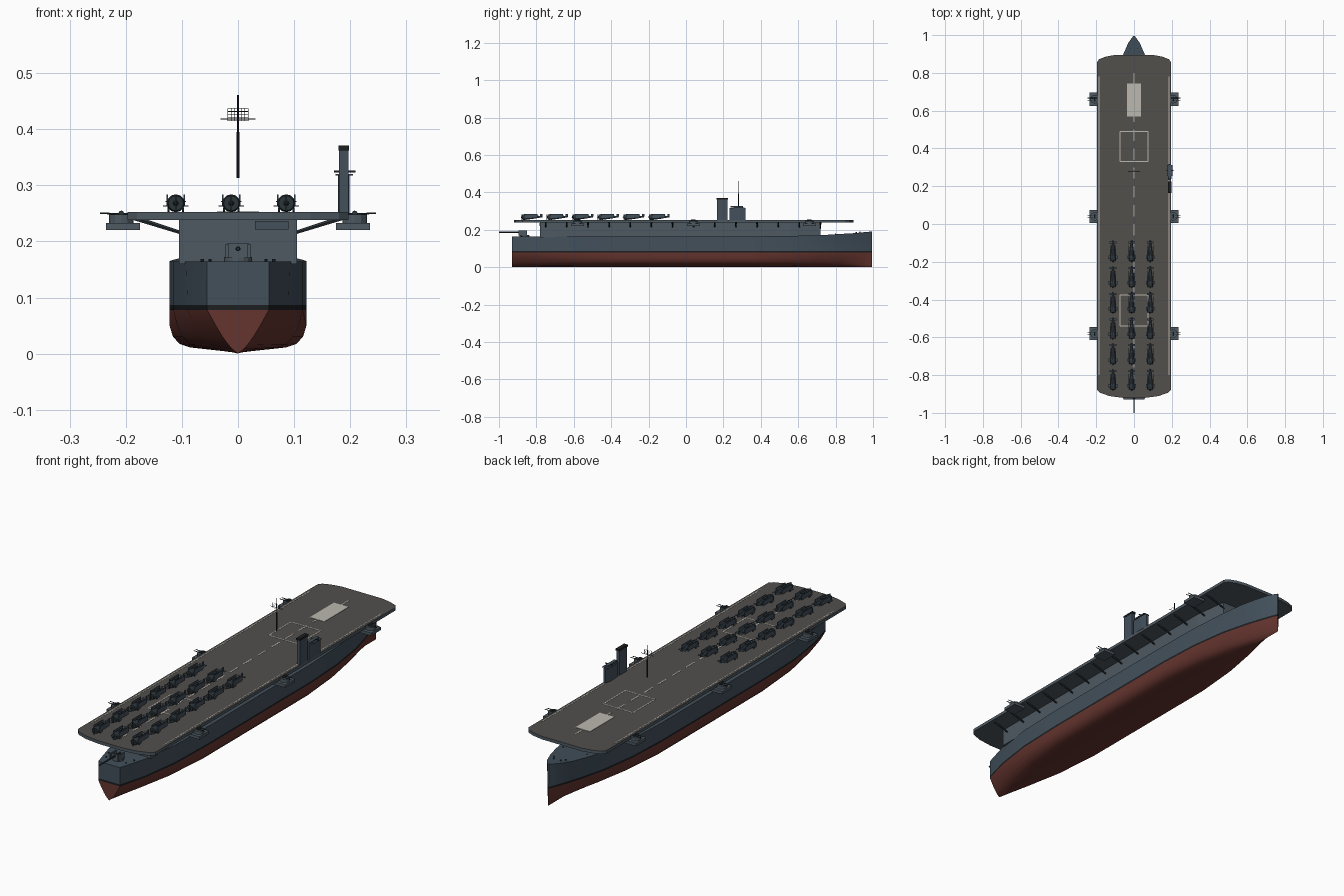
import bpy, bmesh, math
from mathutils import Vector

if "Cube" in bpy.data.objects:
    bpy.data.objects.remove(bpy.data.objects["Cube"])


def mat(name, r, g, b):
    m = bpy.data.materials.new(name)
    m.diffuse_color = (r, g, b, 1)
    m.use_nodes = True
    m.node_tree.nodes["Principled BSDF"].inputs["Base Color"].default_value = m.diffuse_color
    return m


GREY = mat("blue_grey", 0.055, 0.08, 0.105)
LIGHT = mat("superstructure_grey", 0.075, 0.1, 0.12)
DARK = mat("dark_metal", 0.025, 0.035, 0.042)
RED = mat("hull_red", 0.13, 0.035, 0.028)
BLACK = mat("black", 0.012, 0.013, 0.015)
DECK = mat("deck_brown", 0.085, 0.08, 0.073)
WHITE = mat("marking", 0.5, 0.48, 0.43)


def finish(name, bm, mats, smooth=False):
    bmesh.ops.recalc_face_normals(bm, faces=bm.faces)
    me = bpy.data.meshes.new(name)
    bm.to_mesh(me)
    bm.free()
    for m in mats:
        me.materials.append(m)
    for p in me.polygons:
        p.use_smooth = False
    ob = bpy.data.objects.new(name, me)
    bpy.context.collection.objects.link(ob)
    if smooth:
        bpy.ops.object.select_all(action='DESELECT')
        ob.select_set(True)
        bpy.context.view_layer.objects.active = ob
        bpy.ops.object.shade_smooth_by_angle(angle=math.radians(35))
    return ob


def add_prism(bm, pts, z0, z1, mi=0):
    lo = [bm.verts.new((x, y, z0)) for x, y in pts]
    hi = [bm.verts.new((x, y, z1)) for x, y in pts]
    n = len(pts)
    fs = [bm.faces.new(lo), bm.faces.new(hi)]
    fs += [bm.faces.new((lo[i], lo[(i + 1) % n], hi[(i + 1) % n], hi[i])) for i in range(n)]
    for f in fs:
        f.material_index = mi


def add_box(bm, x0, x1, y0, y1, z0, z1, mi=0):
    add_prism(bm, [(x0, y0), (x1, y0), (x1, y1), (x0, y1)], z0, z1, mi)


def add_rod(bm, a, b, r0, r1=None, n=8, mi=0):
    a, b = Vector(a), Vector(b)
    q = (b - a).to_track_quat('Z', 'Y')
    rings = []
    for p, r in ((a, r0), (b, r0 if r1 is None else r1)):
        rings.append([bm.verts.new(p + q @ Vector((r * math.cos(t), r * math.sin(t), 0)))
                      for t in (2 * math.pi * i / n for i in range(n))])
    lo, hi = rings
    fs = [bm.faces.new(lo), bm.faces.new(hi)]
    fs += [bm.faces.new((lo[i], lo[(i + 1) % n], hi[(i + 1) % n], hi[i])) for i in range(n)]
    for f in fs:
        f.material_index = mi


# Hull: stations of (y, deck half-beam, waterline half-beam, fullness, deck height)
stations = [(-0.93, .055, .055, 0, .164), (-0.8, .092, .09, .45, .164), (-0.62, .115, .115, .8, .164),
            (-0.4, .122, .122, 1, .164), (0.35, .122, .122, 1, .165), (0.55, .116, .112, .85, .167),
            (0.72, .1, .088, .6, .171), (0.83, .077, .06, .35, .178), (0.9, .056, .038, .15, .182),
            (0.96, .03, .017, .05, .188), (0.995, .004, .003, 0, .191)]
full = [(1, .078), (1, .05), (.95, .03), (.85, .017), (.7, .011), (0, .002)]
vee = [(1, .078), (.72, .05), (.5, .03), (.3, .015), (.18, .008), (0, 0)]
bm = bmesh.new()
rings = []
for y, bt, bw, f, zt in stations:
    half = [(bt, zt), (bw, .087)]
    half += [(bw * (f * a[0] + (1 - f) * b[0]), f * a[1] + (1 - f) * b[1]) for a, b in zip(full, vee)]
    ring = half + [(-x, z) for x, z in half[-2::-1]]
    rings.append([bm.verts.new((x, y, z)) for x, z in ring])
n = len(rings[0])
for r, s in zip(rings, rings[1:]):
    for i in range(n):
        j = (i + 1) % n
        fc = bm.faces.new((r[i], r[j], s[j], s[i]))
        k = min(i, n - 2 - i)
        fc.material_index = 0 if i == n - 1 or k == 0 else (1 if k == 1 else 2)
for r in (rings[0], rings[-1]):
    for a, b, mi in ((0, 1, 0), (1, 2, 1)):
        bm.faces.new((r[a], r[b], r[n - 1 - b], r[n - 1 - a])).material_index = mi
    bm.faces.new(r[2:n - 2]).material_index = 2
finish("hull", bm, [GREY, BLACK, RED], True)

# Hangar block under the flight deck
bm = bmesh.new()
add_prism(bm, [(-.105, -.78), (.105, -.78), (.105, .56), (.085, .72), (-.085, .72), (-.105, .56)], .16, .24)
add_box(bm, .03, .09, -.783, -.779, .221, .236, 1)
finish("hangar", bm, [LIGHT, GREY])

# Flight deck with curved ends
bm = bmesh.new()
edge = [(.197, -.875), (.197, .855), (.185, .872), (.15, .886), (.1, .895)]
outline = edge + [(-x, y) for x, y in edge[::-1]]
stern = [(.18, -.893), (.13, -.911), (.06, -.92)]
outline += [(-x, y) for x, y in stern] + stern[::-1]
add_prism(bm, outline, .238, .252)
ob = finish("flight_deck", bm, [LIGHT, DECK])
for p in ob.data.polygons:
    p.material_index = 1 if p.normal.z > .5 else 0

# Deck markings: centreline, edge lines, lift outlines, forward panel
bm = bmesh.new()
Z0, Z1 = .2515, .2528
for i in range(17):
    y = -.86 + i * .1
    add_box(bm, -.003, .003, y, y + .06, Z0, Z1)
for s in (-1, 1):
    add_box(bm, s * .185 - .002, s * .185 + .002, -.8, .78, Z0, Z1)
for y0, y1 in ((.33, .49), (-.54, -.375)):
    for s in (-1, 1):
        add_box(bm, s * .075 - .0025, s * .075 + .0025, y0, y1, Z0, Z1)
    for y in (y0, y1):
        add_box(bm, -.075, .075, y - .0025, y + .0025, Z0, Z1)
add_box(bm, -.037, .037, .57, .745, Z0, .2535)
finish("deck_markings", bm, [WHITE])

# Braces below the deck overhang
bm = bmesh.new()
for s in (-1, 1):
    for i in range(14):
        y = -.75 + i * .113
        add_rod(bm, (s * .078, y, .208), (s * .185, y, .242), .003, .005, 6)
finish("deck_braces", bm, [DARK])

# Gun platforms along both sides
bm = bmesh.new()
for s in (-1, 1):
    for y in (.66, .04, -.58):
        xs = sorted((s * .175, s * .235))
        add_box(bm, xs[0], xs[1], y - .035, y + .035, .22, .233)
        add_rod(bm, (s * .208, y, .233), (s * .208, y, .248), .022, n=12)
        for d in (-.007, .007):
            add_rod(bm, (s * .195, y + d, .249), (s * .246, y + d, .25), .0016, n=6, mi=1)
        add_rod(bm, (s * .208, y - .012, .25), (s * .208, y + .012, .25), .005, n=8, mi=1)
finish("gun_platforms", bm, [LIGHT, DARK])

# Island: funnel and bridge at the starboard edge
bm = bmesh.new()
add_box(bm, .18, .197, .167, .222, .25, .362)
add_box(bm, .179, .198, .164, .225, .362, .371, 1)
add_prism(bm, [(.18, .232), (.197, .232), (.199, .29), (.194, .318), (.184, .318), (.178, .29)], .25, .317)
add_box(bm, .174, .205, .255, .312, .317, .32)
add_box(bm, .181, .196, .238, .305, .32, .327)
add_box(bm, .171, .209, .281, .285, .323, .326, 1)
finish("island", bm, [GREY, BLACK])

# Mast with yard and lattice radar
bm = bmesh.new()
my = .28
add_rod(bm, (0, my, .313), (0, my, .395), .0028)
add_rod(bm, (0, my, .395), (0, my, .461), .0014)
add_rod(bm, (-.031, my, .418), (.031, my, .418), .001, n=6)
for i in range(7):
    x = -.018 + i * .006
    add_rod(bm, (x, my - .004, .415), (x, my - .004, .437), .0005, n=4)
for i in range(5):
    z = .415 + i * .0055
    add_rod(bm, (-.018, my - .004, z), (.018, my - .004, z), .0005, n=4)
finish("mast_and_radar", bm, [BLACK])

# Stern gun
bm = bmesh.new()
add_rod(bm, (0, -.865, .163), (0, -.865, .172), .025, n=16)
for s in (-1, 1):
    add_box(bm, s * .0195 - .003, s * .0195 + .003, -.895, -.85, .17, .195)
add_box(bm, -.02, .02, -.89, -.884, .17, .196)
add_rod(bm, (0, -.85, .187), (0, -1, .187), .005, .003, 10, 1)
finish("stern_gun", bm, [LIGHT, DARK])

# Bollards on both open ends of the hull
bm = bmesh.new()
for s in (-1, 1):
    for x, y, z in ((.064, -.84, .163), (.05, -.88, .163), (.06, .8, .174), (.03, .91, .182), (.018, .93, .184)):
        add_rod(bm, (s * x, y, z), (s * x, y, z + .006), .003)
finish("bollards", bm, [DARK])

# Parked aircraft: nose to the stern, wings folded back along the body
bm = bmesh.new()
add_rod(bm, (0, -.052, .016), (0, -.035, .016), .0135, .016, 12, 1)
add_rod(bm, (0, -.035, .016), (0, -.004, .016), .0135, .012, 10)
add_rod(bm, (0, -.004, .016), (0, .057, .018), .012, .003, 10)
add_rod(bm, (0, -.058, .016), (0, -.052, .016), .001, .005, 8, 1)
add_box(bm, -.0012, .0012, -.056, -.0545, .001, .031, 1)
add_box(bm, -.005, .005, -.022, .008, .026, .031, 1)
add_box(bm, -.0012, .0012, .045, .058, .018, .032)
add_box(bm, -.018, .018, .042, .053, .018, .02)
for s in (-1, 1):
    add_box(bm, s * .015 - .0015, s * .015 + .0015, -.035, .032, .011, .032)
    add_box(bm, s * .015 - .008, s * .015 + .008, -.04, -.022, .01, .012)
    add_rod(bm, (s * .013, -.03, .004), (s * .013, -.03, .012), .0012, n=6, mi=1)
    add_rod(bm, (s * .013 - .002, -.03, .004), (s * .013 + .002, -.03, .004), .004, n=8, mi=1)
first = finish("aircraft", bm, [GREY, DARK], True)
spots = [(x, -.145 - .136 * r) for x in (-.111, -.012, .086) for r in range(6)]
for i, (x, y) in enumerate(spots):
    ob = first if i == 0 else first.copy()
    if i:
        bpy.context.collection.objects.link(ob)
    ob.location = (x, y, .252)
